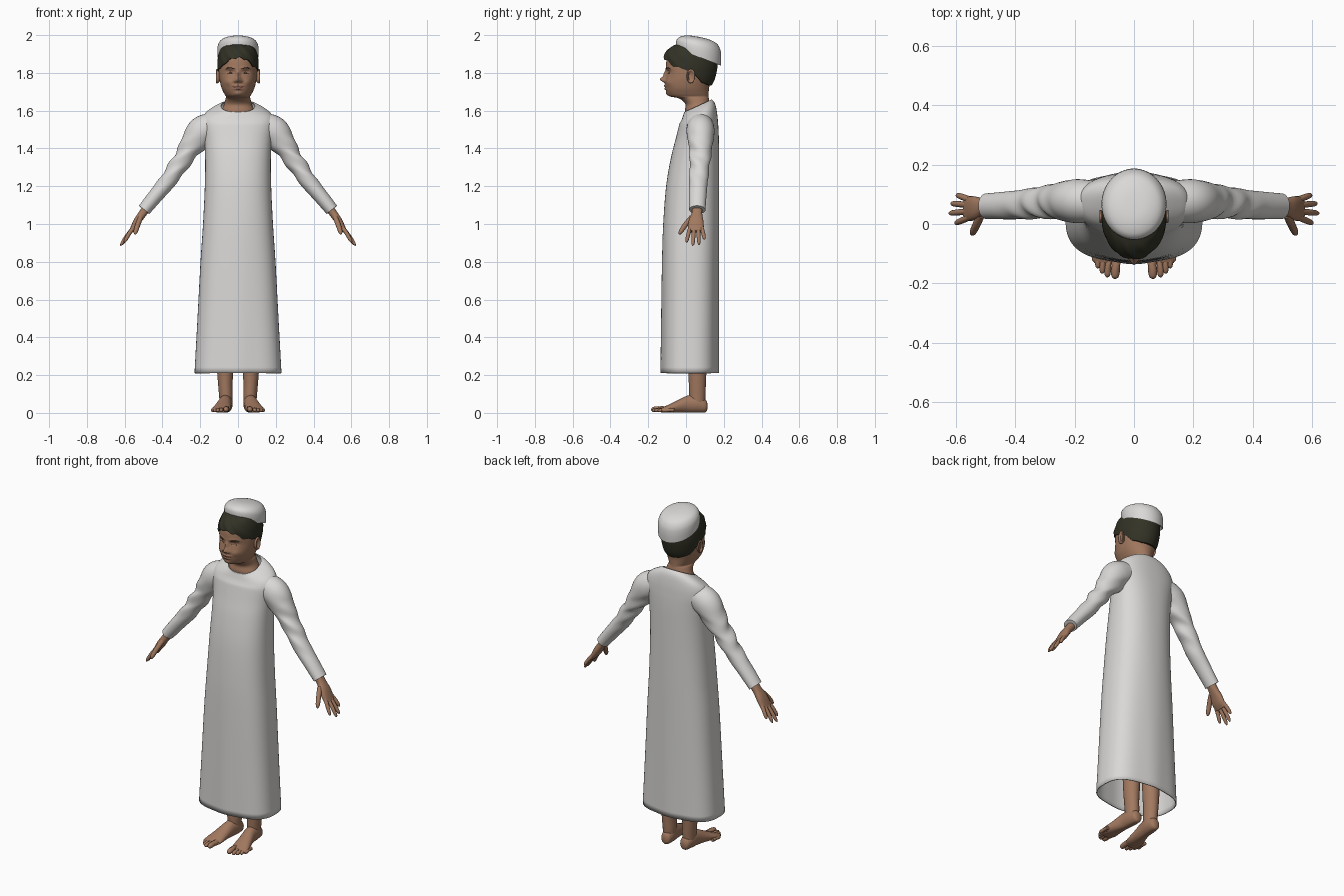
import bpy, bmesh
from math import sin, cos, pi, exp, atan2, radians
from mathutils import Vector
from mathutils.bvhtree import BVHTree

if "Cube" in bpy.data.objects:
    bpy.data.objects.remove(bpy.data.objects["Cube"])

X, Y, Z = Vector((1, 0, 0)), Vector((0, 1, 0)), Vector((0, 0, 1))
parts = []


def material(name, color):
    mat = bpy.data.materials.new(name)
    mat.use_nodes = True
    mat.diffuse_color = (*color, 1)
    mat.node_tree.nodes["Principled BSDF"].inputs["Base Color"].default_value = (*color, 1)
    return mat


cloth = material("white cloth", (0.70, 0.69, 0.675))
skin = material("warm skin", (0.36, 0.19, 0.115))
lip = material("lip", (0.33, 0.145, 0.1))
dark_hair = material("dark hair", (0.032, 0.032, 0.019))
brow_brown = material("brow brown", (0.11, 0.065, 0.04))


def smooth_rows(rows, steps):
    """Catmull-Rom interpolation through rows of equal length."""
    out = []
    for i in range(len(rows) - 1):
        a, b, c, d = rows[max(i - 1, 0)], rows[i], rows[i + 1], rows[min(i + 2, len(rows) - 1)]
        for k in range(steps):
            t = k / steps
            out.append([q + t / 2 * (r - p + t * (2 * p - 5 * q + 4 * r - s + t * (3 * (q - r) + s - p)))
                        for p, q, r, s in zip(a, b, c, d)])
    return out + [list(rows[-1])]


def ring(center, u, v, ru, rv, n, power):
    def wave(w):
        return (1 if w > 0 else -1) * abs(w) ** (2 / power)
    return [center + u * ru * wave(cos(2 * pi * i / n)) + v * rv * wave(sin(2 * pi * i / n))
            for i in range(n)]


def skin_rings(name, rings, mat, cap=True):
    """Join rings of points into one surface."""
    bm = bmesh.new()
    loops = [[bm.verts.new(p) for p in pts] for pts in rings]
    n = len(loops[0])
    for low, high in zip(loops, loops[1:]):
        for i in range(n):
            j = (i + 1) % n
            bm.faces.new((low[i], low[j], high[j], high[i]))
    if cap:
        bm.faces.new(loops[0])
        bm.faces.new(loops[-1])
    bmesh.ops.recalc_face_normals(bm, faces=bm.faces)
    mesh = bpy.data.meshes.new(name)
    bm.to_mesh(mesh)
    bm.free()
    obj = bpy.data.objects.new(name, mesh)
    mesh.materials.append(mat)
    bpy.context.collection.objects.link(obj)
    parts.append(obj)
    return obj


def tube(name, rows, mat, n=20, steps=5, hint=Y, axis=None, warp=None, side=1, power=2, cap=True):
    """Loft rows of (x, y, z, radius across, radius along hint)."""
    rows = smooth_rows(rows, steps)
    rings = []
    for i, (x, y, z, ru, rv) in enumerate(rows):
        tangent = axis or Vector(rows[min(i + 1, len(rows) - 1)][:3]) - Vector(rows[max(i - 1, 0)][:3])
        t = tangent.normalized()
        v = (hint - t * hint.dot(t)).normalized()
        pts = ring(Vector((x, y, z)), t.cross(v), v, ru, rv, n, power)
        if warp:
            pts = [warp(p) for p in pts]
        rings.append([Vector((p.x * side, p.y, p.z)) for p in pts])
    return skin_rings(name, rings, mat, cap)


def upright(rows):
    """Turn (z, half width, front y, back y) into tube rows."""
    return [(0, (f + b) / 2, z, w, (b - f) / 2) for z, w, f, b in rows]


def digit(name, base, tip, r, side, bend=0.0):
    """Finger or toe with a rounded end."""
    a, b = Vector(base), Vector(tip)
    rows = []
    for t, k in ((0, 1), (0.45, 1), (0.8, 0.9), (0.94, 0.62), (1, 0.15)):
        p = a.lerp(b, t) + Z * bend * sin(pi * t)
        rows.append((*p, r * k, r * k))
    tube(name, rows, skin, n=14, steps=3, side=side)


# Robe: soft folds towards the hem, neckline lower in front
def robe_shape(p):
    depth = max(0, (1.35 - p.z) / 1.1)
    f = 1 + 0.015 * depth * cos(6 * atan2(p.x, 0.02 - p.y))
    lift = min(1, max(0, (p.z - 1.53) / 0.09)) * 0.033 * (p.y - 0.065) / 0.072
    return Vector((p.x * f, 0.02 + (p.y - 0.02) * f, p.z + lift))


robe = tube("robe", upright([
    (0.21, 0.234, -0.133, 0.173), (0.5, 0.217, -0.13, 0.173), (0.8, 0.2, -0.126, 0.174),
    (1.0, 0.186, -0.12, 0.175), (1.2, 0.176, -0.105, 0.175), (1.35, 0.174, -0.08, 0.175),
    (1.45, 0.18, -0.055, 0.174), (1.53, 0.192, -0.035, 0.17), (1.575, 0.18, -0.022, 0.163),
    (1.605, 0.14, -0.015, 0.153), (1.627, 0.09, -0.01, 0.135)]),
    cloth, n=96, steps=6, axis=Z, warp=robe_shape, power=2.35, cap=False)
thick = robe.modifiers.new("cloth thickness", "SOLIDIFY")
thick.thickness = 0.006
thick.offset = -1


# Sleeves with creases around the elbow
def crease(p):
    a = 0.005 * sin(75 * p.z + 30 * p.y + 20 * p.x) * exp(-((p.z - 1.34) / 0.1) ** 2)
    return p + Vector((a, -a * 0.6, a * 0.7))


FINGERS = [("index", 0.022, (0.602, 0.002, 0.902)), ("middle", 0.043, (0.622, 0.036, 0.885)),
           ("ring", 0.064, (0.616, 0.069, 0.89)), ("little", 0.083, (0.597, 0.098, 0.918))]
TOES = [(0.064, -0.169, 0.0155), (0.09, -0.168, 0.0115), (0.107, -0.156, 0.011),
        (0.122, -0.139, 0.0105), (0.134, -0.118, 0.01)]


def on_ground(p):
    return Vector((p.x, p.y, max(p.z, 0.002)))


for side, label in ((1, "left"), (-1, "right")):
    tube(label + "_sleeve", [
        (0.13, 0.075, 1.52, 0.072, 0.07), (0.19, 0.077, 1.49, 0.08, 0.074),
        (0.235, 0.077, 1.43, 0.068, 0.066), (0.285, 0.075, 1.355, 0.051, 0.056),
        (0.37, 0.066, 1.23, 0.044, 0.05), (0.44, 0.062, 1.145, 0.039, 0.046),
        (0.497, 0.06, 1.075, 0.035, 0.043)], cloth, n=32, steps=9, warp=crease, side=side)
    # Palm, fingers and thumb
    tube(label + "_hand", [
        (0.47, 0.06, 1.105, 0.023, 0.028), (0.505, 0.058, 1.055, 0.021, 0.028),
        (0.53, 0.054, 1.02, 0.02, 0.038), (0.55, 0.052, 0.985, 0.017, 0.042),
        (0.567, 0.052, 0.96, 0.011, 0.038)], skin, side=side, power=2.4)
    for name, y, tip in FINGERS:
        digit(f"{label}_{name}_finger", (0.555, y, 0.98), tip, 0.0105, side, 0.004)
    digit(label + "_thumb", (0.515, 0.03, 1.035), (0.546, -0.036, 0.945), 0.0135, side, 0.006)
    # Leg, foot and toes
    tube(label + "_leg", [
        (0.068, 0.06, 0.5, 0.052, 0.056), (0.068, 0.06, 0.25, 0.044, 0.049),
        (0.067, 0.06, 0.15, 0.038, 0.045), (0.064, 0.06, 0.09, 0.036, 0.043),
        (0.064, 0.06, 0.04, 0.033, 0.04)], skin, n=28, side=side)
    tube(label + "_foot", [
        (0.062, 0.113, 0.034, 0.016, 0.014), (0.062, 0.102, 0.037, 0.034, 0.028),
        (0.064, 0.06, 0.047, 0.047, 0.036), (0.069, 0.01, 0.046, 0.046, 0.036),
        (0.079, -0.05, 0.032, 0.032, 0.043), (0.087, -0.1, 0.02, 0.02, 0.05),
        (0.091, -0.132, 0.014, 0.011, 0.043)], skin, n=28, hint=X, axis=-Y, warp=on_ground, side=side)
    for i, (x, y, r) in enumerate(TOES):
        digit(f"{label}_toe_{i + 1}", (x - 0.004, y + 0.055, r + 0.004), (x, y - r, r), r, side, 0.003)


# Head and neck: (x, z, height, spread x, spread z) of each feature, mirrored
FEATURES = [(0, 1.765, 0.029, 0.014, 0.014), (0, 1.793, 0.014, 0.010, 0.02),
            (0.016, 1.757, 0.010, 0.009, 0.008), (0, 1.732, 0.009, 0.026, 0.006),
            (0, 1.716, 0.009, 0.022, 0.006), (0.04, 1.802, -0.012, 0.018, 0.012),
            (0.04, 1.797, 0.007, 0.014, 0.007), (0.04, 1.824, 0.005, 0.025, 0.008),
            (0.052, 1.75, 0.007, 0.022, 0.018), (0, 1.689, 0.007, 0.02, 0.012)]


def face_shape(p):
    push = 0
    for fx, z, height, sx, sz in FEATURES:
        for x in {fx, -fx}:
            push += height * exp(-((p.x - x) / sx) ** 2 - ((p.z - z) / sz) ** 2)
    return p - Y * push * min(1, max(0, -p.y / 0.06))


head = tube("head", upright([
    (1.56, 0.1, -0.005, 0.14), (1.6, 0.088, -0.006, 0.132), (1.635, 0.073, -0.004, 0.126),
    (1.664, 0.066, -0.035, 0.121), (1.675, 0.064, -0.082, 0.12), (1.69, 0.073, -0.098, 0.12),
    (1.72, 0.087, -0.107, 0.122), (1.76, 0.097, -0.108, 0.132), (1.8, 0.102, -0.104, 0.145),
    (1.84, 0.102, -0.106, 0.153), (1.88, 0.098, -0.1, 0.155), (1.92, 0.085, -0.08, 0.15),
    (1.945, 0.06, -0.04, 0.13)]), skin, n=128, steps=8, axis=Z, warp=face_shape, power=2.1)
head.data.materials.append(lip)
for face in head.data.polygons:
    c = face.center
    if c.y < -0.08 and abs(c.z - 1.7245) < 0.012 * (1 - (c.x / 0.031) ** 2):
        face.material_index = 1

# Brows, lashes and mouth line follow the face
bm = bmesh.new()
bm.from_mesh(head.data)
surface = BVHTree.FromBMesh(bm)
bm.free()


def face_line(name, points, r, mat, side=1):
    rows = []
    for i, (x, z) in enumerate(points):
        hit = surface.ray_cast(Vector((x, -1, z)), Y)[0]
        k = r * (0.4 if i in (0, len(points) - 1) else 1)
        rows.append((x, hit.y, z, k, min(k, 0.002)))
    tube(name, rows, mat, n=10, steps=4, side=side)


for side, label in ((1, "left"), (-1, "right")):
    face_line(label + "_brow", [(0.02, 1.821), (0.034, 1.826), (0.05, 1.827), (0.066, 1.819)],
              0.0035, brow_brown, side)
    face_line(label + "_lashes", [(0.024, 1.796), (0.033, 1.799), (0.046, 1.799), (0.056, 1.795)],
              0.0018, brow_brown, side)
    # Ear: flattened shell with a hollow and a lobe
    rows = [(0.088, 0.022, 1.782, 0.02, 0.012), (0.106, 0.024, 1.782, 0.036, 0.02),
            (0.114, 0.026, 1.783, 0.037, 0.022), (0.116, 0.026, 1.783, 0.03, 0.017),
            (0.108, 0.024, 1.782, 0.02, 0.01)]
    tube(label + "_ear", rows, skin, n=24, steps=4, axis=X, side=side)
face_line("mouth_line", [(-0.028, 1.727), (-0.014, 1.7245), (0, 1.724), (0.014, 1.7245), (0.028, 1.727)],
          0.0014, brow_brown)


# Hair: a shell whose lower edge follows the hairline
def lookup(table, key):
    for a, b in zip(table, table[1:]):
        if key <= b[0]:
            t = max(0, (key - a[0]) / (b[0] - a[0]))
            return [p + (q - p) * t for p, q in zip(a, b)]
    return table[-1]


HAIRLINE = [(0, 1.882), (0.5, 1.868), (0.8, 1.838), (1.15, 1.825), (1.4, 1.815), (1.75, 1.79),
            (2.1, 1.75), (2.6, 1.735), (pi, 1.732)]
HAIR = smooth_rows([(1.72, 0.084, -0.1, 0.126), (1.76, 0.1, -0.11, 0.15), (1.82, 0.109, -0.115, 0.165),
                    (1.87, 0.108, -0.119, 0.168), (1.91, 0.1, -0.106, 0.166), (1.94, 0.086, -0.075, 0.15),
                    (1.958, 0.05, -0.03, 0.11)], 6)
SEGMENTS, LEVELS = 112, 26
hair_rings = []
for level in range(-1, LEVELS + 1):
    pts = []
    for i in range(SEGMENTS):
        a = 2 * pi * i / SEGMENTS
        around = min(a, 2 * pi - a)
        low = lookup(HAIRLINE, around)[1] + 0.004 * sin(13 * a) * (around < 1.2)
        z = low + (1.958 - low) * max(level, 0) / LEVELS
        _, w, front, back = lookup(HAIR, z)
        curl = 1 + 0.018 * sin(11 * a + 90 * z) * max(0, cos(a))
        if level < 0:
            curl = 0.86
        pts.append(Vector((w * sin(a) * curl, (front + back) / 2 - (back - front) / 2 * cos(a) * curl, z)))
    hair_rings.append(pts)
skin_rings("hair", hair_rings, dark_hair)


# Cap: shallow dome tipped towards the back
def tip_back(p):
    slope = 0.39 - 0.2 * min(1, max(0, (p.z - 1.885) / 0.09))
    return p - Z * slope * (p.y - 0.067)


tube("cap", [(0, 0.067, z, 0.107 * k, 0.117 * k) for z, k in (
    (1.895, 0.9), (1.885, 0.99), (1.89, 1.01), (1.925, 1.02), (1.953, 0.97), (1.975, 0.8),
    (1.988, 0.45), (1.991, 0.02))], cloth, n=64, steps=5, axis=Z, warp=tip_back)

# Smooth shading with sharp edges kept
bpy.ops.object.select_all(action="DESELECT")
for obj in parts:
    obj.select_set(True)
bpy.context.view_layer.objects.active = robe
bpy.ops.object.shade_smooth_by_angle(angle=radians(50))
